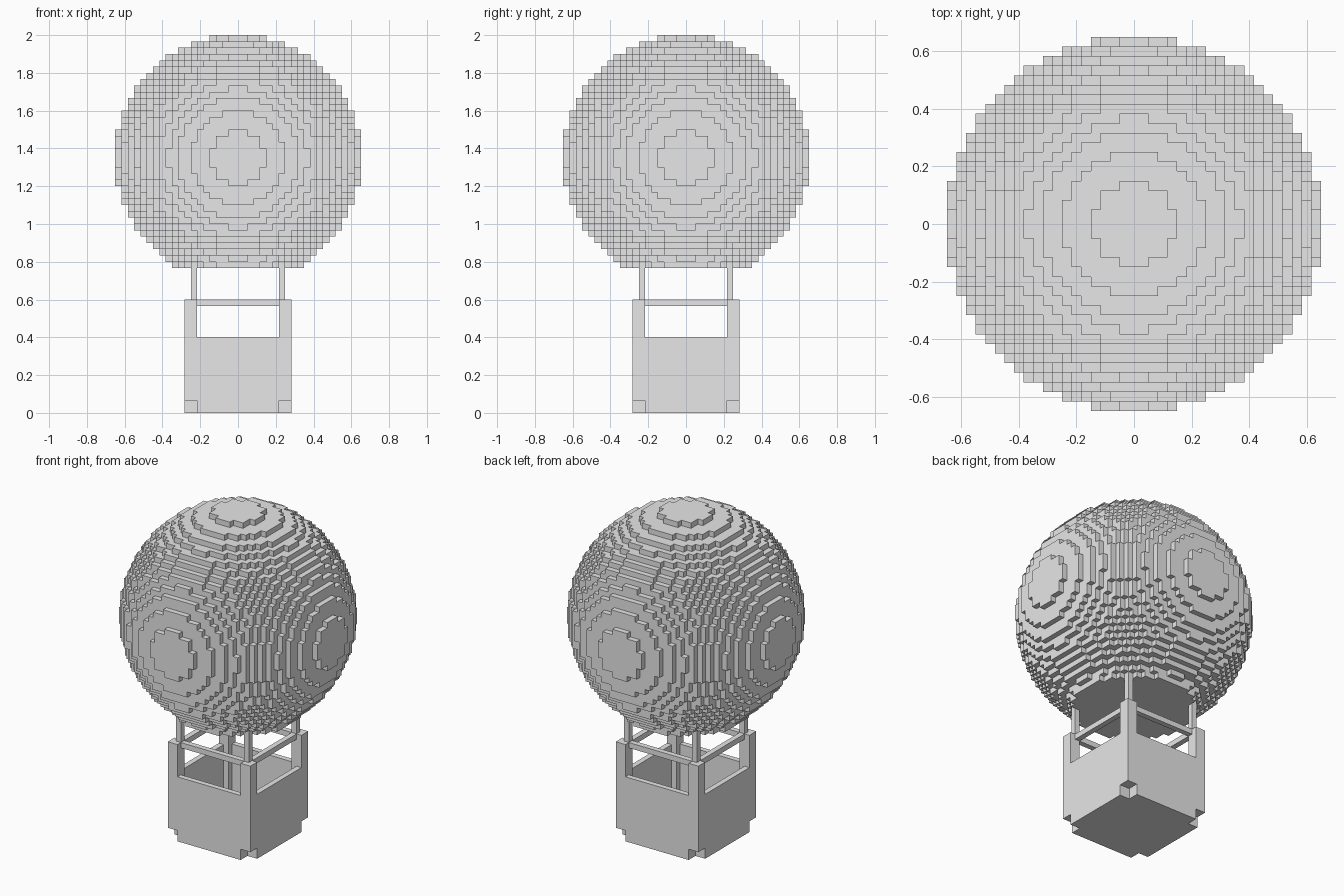
import bpy, bmesh
from math import pi
from mathutils import Matrix, Vector

U = 1 / 30            # one block
R2 = 380              # squared envelope radius, in blocks
CENTRE = 40.5         # envelope centre height, in blocks

cube = bpy.data.objects.get("Cube")
if cube:
    bpy.data.objects.remove(cube)

grey = bpy.data.materials.new("plain_grey")
grey.use_nodes = True
grey.diffuse_color = (0.8, 0.8, 0.8, 1)
grey.node_tree.nodes["Principled BSDF"].inputs["Base Color"].default_value = grey.diffuse_color


def finish(name, bm):
    """Scale from blocks to units and link as an object."""
    bmesh.ops.scale(bm, vec=(U, U, U), verts=bm.verts)
    mesh = bpy.data.meshes.new(name)
    bm.to_mesh(mesh)
    bm.free()
    mesh.materials.append(grey)
    bpy.context.collection.objects.link(bpy.data.objects.new(name, mesh))


def add_box(bm, lo, hi, turn=0):
    lo, hi = Vector(lo), Vector(hi)
    m = (Matrix.Rotation(turn * pi / 2, 4, "Z") @ Matrix.Translation((lo + hi) / 2)
         @ Matrix.Diagonal((*(hi - lo), 1)))
    bmesh.ops.create_cube(bm, size=1, matrix=m)


def ring(name, *boxes):
    """Repeat boxes on all four sides of the basket."""
    bm = bmesh.new()
    for turn in range(4):
        for lo, hi in boxes:
            add_box(bm, lo, hi, turn)
    finish(name, bm)


# Basket: pole centres sit inside the corner posts, walls run between them
INNER, MID, OUTER = 6.5, 7.5, 8.5
ring("basket_walls", ((-INNER, -OUTER, 0), (INNER, -MID, 12)))
ring("corner_posts",
     ((INNER, MID, 2), (OUTER, OUTER, 18)),
     ((MID, INNER, 2), (OUTER, MID, 18)))
ring("support_poles", ((INNER, INNER, 2), (MID, MID, 23)))
ring("top_rails", ((-INNER, -MID, 17), (INNER, -INNER, 18)))

# Floor with its corners left open
bm = bmesh.new()
add_box(bm, (-MID, -INNER, 0), (MID, INNER, 2))
for s in (-1, 1):
    y = sorted((s * INNER, s * MID))
    add_box(bm, (-INNER, y[0], 0), (INNER, y[1], 2))
finish("basket_floor", bm)

# Envelope: a ball of blocks cut flat at the bottom, keeping only outer faces
span = range(-19, 20)
blocks = set()
for z in range(-17, 20):
    limit = 110 if z == -17 else R2 - z * z
    blocks |= {(x, y, z) for x in span for y in span if x * x + y * y <= limit}

bm = bmesh.new()
corners = {}


def corner(p):
    key = tuple(round(2 * c) for c in p)
    if key not in corners:
        corners[key] = bm.verts.new(p + Vector((0, 0, CENTRE)))
    return corners[key]


for block in blocks:
    for axis in range(3):
        for side in (-1, 1):
            n = Vector((0, 0, 0))
            n[axis] = side
            c = Vector(block)
            if tuple(int(v) for v in c + n) in blocks:
                continue
            a = Vector((0, 0, 0))
            a[(axis + 1) % 3] = 0.5
            b = n.cross(a)
            mid = c + n / 2
            bm.faces.new([corner(p) for p in
                          (mid - a - b, mid + a - b, mid + a + b, mid - a + b)])
finish("balloon_envelope", bm)
